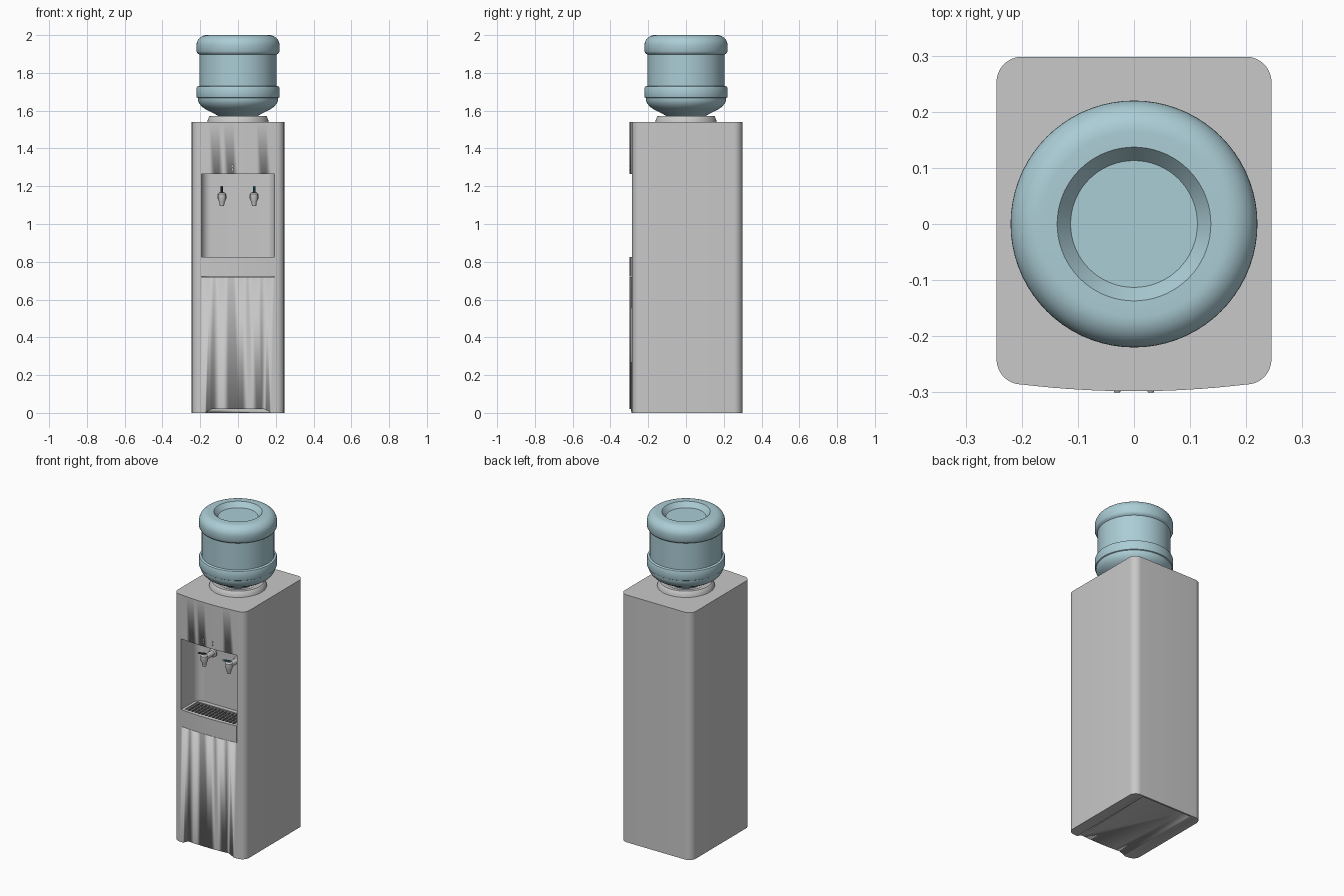
import bpy, bmesh, math
from mathutils import Matrix

if "Cube" in bpy.data.objects:
    bpy.data.objects.remove(bpy.data.objects["Cube"])


def material(name, r, g, b):
    m = bpy.data.materials.new(name)
    m.diffuse_color = (r, g, b, 1)
    m.use_nodes = True
    m.node_tree.nodes["Principled BSDF"].inputs["Base Color"].default_value = m.diffuse_color
    return m


GREY = material("cabinet grey", 0.58, 0.58, 0.58)
BLUE = material("bottle blue", 0.41, 0.61, 0.67)
DARK = material("grille grey", 0.20, 0.20, 0.20)
BLACK = material("lever dark", 0.07, 0.08, 0.09)
TEAL = material("lever teal", 0.04, 0.28, 0.33)


def finish(name, bm, mat, smooth=True):
    bmesh.ops.recalc_face_normals(bm, faces=bm.faces)
    me = bpy.data.meshes.new(name)
    bm.to_mesh(me)
    bm.free()
    ob = bpy.data.objects.new(name, me)
    bpy.context.collection.objects.link(ob)
    me.materials.append(mat)
    if smooth:
        bpy.ops.object.select_all(action='DESELECT')
        ob.select_set(True)
        bpy.context.view_layer.objects.active = ob
        bpy.ops.object.shade_smooth_by_angle(angle=math.radians(32))
    return ob


def prism(name, pts, lo, hi, mat, axis='Z'):
    """Extrude a plan outline along z, or an x-z outline along y."""
    bm = bmesh.new()
    put = (lambda a, b, c: (a, b, c)) if axis == 'Z' else (lambda a, b, c: (a, c, b))
    f = bm.faces.new([bm.verts.new(put(a, b, lo)) for a, b in pts])
    ext = bmesh.ops.extrude_face_region(bm, geom=[f])
    verts = [v for v in ext["geom"] if isinstance(v, bmesh.types.BMVert)]
    bmesh.ops.translate(bm, verts=verts, vec=put(0, 0, hi - lo))
    return finish(name, bm, mat)


def lathe(name, prof, mat, steps=64, loc=(0, 0, 0), rot=None):
    """Revolve (radius, height) points about z."""
    bm = bmesh.new()
    rings = []
    for r, z in prof:
        if r == 0:
            rings.append([bm.verts.new((0, 0, z))] * steps)
        else:
            rings.append([bm.verts.new((r * math.cos(i * math.tau / steps),
                                        r * math.sin(i * math.tau / steps), z)) for i in range(steps)])
    for a, b in zip(rings, rings[1:]):
        for i in range(steps):
            j = (i + 1) % steps
            bm.faces.new(list(dict.fromkeys((a[i], a[j], b[j], b[i]))))
    m = Matrix.Translation(loc) @ (rot or Matrix())
    bmesh.ops.transform(bm, matrix=m, verts=bm.verts)
    return finish(name, bm, mat)


def boxes(name, items, mat, rot=None, loc=(0, 0, 0)):
    bm = bmesh.new()
    for c, s in items:
        bmesh.ops.create_cube(bm, size=1, matrix=Matrix.Translation(c) @ Matrix.Diagonal((*s, 1)))
    bmesh.ops.transform(bm, matrix=Matrix.Translation(loc) @ (rot or Matrix()), verts=bm.verts)
    return finish(name, bm, mat, False)


def cut(ob, cutter):
    m = ob.modifiers.new("cut", 'BOOLEAN')
    m.operation = 'DIFFERENCE'
    m.solver = 'EXACT'
    m.object = cutter
    bpy.context.view_layer.objects.active = ob
    bpy.ops.object.modifier_apply(modifier=m.name)
    bpy.data.objects.remove(cutter)


def arc(cx, cy, r, a0, a1, n=10):
    return [(cx + r * math.cos(math.radians(a0 + (a1 - a0) * i / n)),
             cy + r * math.sin(math.radians(a0 + (a1 - a0) * i / n))) for i in range(n + 1)]


def front_y(x):
    return -0.298 + 0.30 * x * x


def bulge(half, n=16):
    return [(x, front_y(x)) for x in (-half + 2 * half * i / n for i in range(n + 1))]


# Cabinet: rounded corners with a gently bowed front
outline = (bulge(0.2) + arc(0.2, -0.241, 0.045, -80, 0, 8)
           + arc(0.2, 0.253, 0.045, 0, 90) + arc(-0.2, 0.253, 0.045, 90, 180)
           + arc(-0.2, -0.241, 0.045, 180, 260, 8))
cabinet = prism("cabinet", outline, 0, 1.54, GREY)


# Dispensing niche with rounded rear corners
def niche_back(half, back, r):
    return arc(half - r, back - r, r, 0, 90) + arc(r - half, back - r, r, 90, 180)


cut(cabinet, prism("niche_cutter", [(-0.193, -0.4), (0.193, -0.4)] + niche_back(0.193, -0.12, 0.05),
                   0.72, 1.265, GREY))

# Shallow clearance under the cabinet
cut(cabinet, prism("foot_cutter", [(-0.185, -0.01), (0.185, -0.01), (0.168, 0.005), (0.14, 0.02),
                                   (-0.14, 0.02), (-0.168, 0.005)], -0.4, 0.287, GREY, 'Y'))
bpy.context.view_layer.objects.active = cabinet
bpy.ops.object.shade_smooth_by_angle(angle=math.radians(32))

# Drip tray with a pocket and slotted grille
tray = prism("drip_tray", bulge(0.192) + niche_back(0.192, -0.121, 0.049), 0.721, 0.825, GREY)
cut(tray, boxes("pocket_cutter", [((0, -0.21, 0.83), (0.35, 0.125, 0.05))], GREY))
boxes("tray_floor", [((0, -0.21, 0.807), (0.35, 0.125, 0.004))], DARK)
slats = [((-0.165 + 0.33 * i / 14, -0.21, 0.818), (0.012, 0.125, 0.008)) for i in range(15)]
slats += [((0, -0.265 + 0.11 * i / 4, 0.816), (0.35, 0.008, 0.008)) for i in range(5)]
boxes("tray_grille", slats, DARK)

# Taps with levers
to_front = Matrix.Rotation(math.radians(90), 4, 'X')
for side, x, mat in (("left", -0.085, BLACK), ("right", 0.085, TEAL)):
    lathe(side + "_tap_barrel", [(0, -0.005), (0.026, -0.005), (0.026, 0.01), (0.016, 0.014),
                                 (0.016, 0.09), (0, 0.09)], GREY, 24, (x, -0.12, 1.145), to_front)
    lathe(side + "_tap_spout", [(0, 1.095), (0.011, 1.095), (0.014, 1.115), (0.021, 1.13), (0.021, 1.16),
                                (0.012, 1.168), (0, 1.168)], GREY, 24, (x, -0.21, 0))
    boxes(side + "_tap_lever", [((0, -0.025, 0), (0.013, 0.07, 0.009))], mat,
          Matrix.Rotation(math.radians(-24), 4, 'X'), (x, -0.21, 1.172))

# Small indicator buttons
for n, x in enumerate((-0.03, 0.03)):
    for z in (1.29, 1.308):
        lathe("indicator", [(0, -0.004), (0.006, -0.004), (0.006, 0.002), (0, 0.003)], GREY, 16,
              (x, front_y(x), z), to_front)

# Collar that holds the bottle
lathe("bottle_collar", [(0, 1.535), (0.164, 1.535), (0.16, 1.55), (0.153, 1.568), (0.148, 1.572),
                        (0.125, 1.572), (0.10, 1.56), (0, 1.56)], GREY)

# Inverted water bottle with ribs and a dished base
bottle = [(0, 1.562), (0.09, 1.562), (0.105, 1.573), (0.17, 1.607), (0.19, 1.62), (0.203, 1.635),
          (0.212, 1.652), (0.213, 1.667), (0.218, 1.67), (0.22, 1.675), (0.22, 1.72), (0.217, 1.727),
          (0.205, 1.731), (0.205, 1.897), (0.215, 1.904), (0.22, 1.914)]
bottle += arc(0.165, 1.945, 0.055, 0, 90, 10)
bottle += [(0.137, 2.0), (0.113, 1.97), (0, 1.97)]
lathe("water_bottle", bottle, BLUE, 72)
